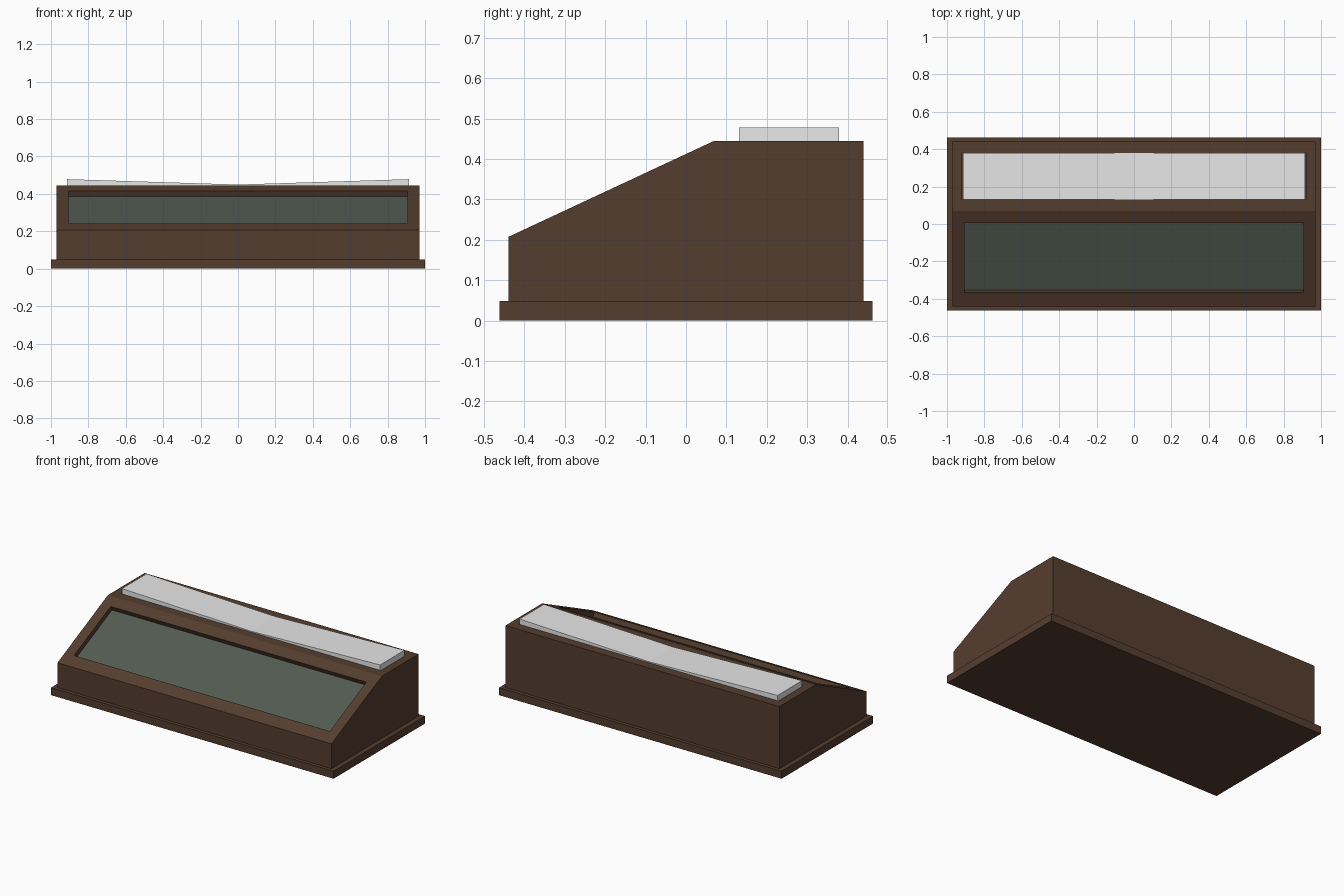
import bpy, bmesh, math
from mathutils import Matrix, Vector

old = bpy.data.objects.get("Cube")
if old:
    bpy.data.objects.remove(old, do_unlink=True)


def material(name, rgb):
    m = bpy.data.materials.new(name)
    m.use_nodes = True
    m.diffuse_color = (*rgb, 1)
    bsdf = m.node_tree.nodes["Principled BSDF"]
    bsdf.inputs["Base Color"].default_value = (*rgb, 1)
    bsdf.inputs["Roughness"].default_value = 0.7
    return m


wood = material("dark brown wood", (0.091, 0.047, 0.029))
glass = material("grey green panel", (0.085, 0.105, 0.085))
white = material("off white", (0.8, 0.8, 0.8))


def finish(name, bm, mat):
    bmesh.ops.recalc_face_normals(bm, faces=bm.faces)
    me = bpy.data.meshes.new(name)
    bm.to_mesh(me)
    bm.free()
    me.materials.append(mat)
    ob = bpy.data.objects.new(name, me)
    bpy.context.collection.objects.link(ob)
    return ob


def box(name, size, centre, mat, tilt=Matrix()):
    bm = bmesh.new()
    place = Matrix.Translation(centre) @ tilt @ Matrix.Diagonal((*size, 1))
    bmesh.ops.create_cube(bm, size=1, matrix=place)
    return finish(name, bm, mat)


def carve(target, cutter):
    mod = target.modifiers.new("recess", 'BOOLEAN')
    mod.operation = 'DIFFERENCE'
    mod.solver = 'EXACT'
    mod.object = cutter
    bpy.context.view_layer.objects.active = target
    bpy.ops.object.modifier_apply(modifier=mod.name)
    bpy.data.objects.remove(cutter, do_unlink=True)


# Plinth
box("plinth", (2, 0.924, 0.048), (0, 0, 0.024), wood)

# Case body: side profile extruded along x
HALF = 0.97
profile = [(-0.44, 0.048), (0.44, 0.048), (0.44, 0.445), (0.07, 0.445), (-0.44, 0.207)]
bm = bmesh.new()
side = bm.faces.new([bm.verts.new((-HALF, y, z)) for y, z in profile])
moved = bmesh.ops.extrude_face_region(bm, geom=[side])["geom"]
bmesh.ops.translate(bm, vec=(2 * HALF, 0, 0),
                    verts=[v for v in moved if isinstance(v, bmesh.types.BMVert)])
body = finish("case_body", bm, wood)

# Sunken front panel on the slope
angle = math.atan2(0.238, 0.51)
tilt = Matrix.Rotation(angle, 4, 'X')
normal = tilt @ Vector((0, 0, 1))
middle = Vector((0, -0.18, 0.207 + 0.26 * math.tan(angle)))
length = 0.37 / math.cos(angle)
carve(body, box("panel_cutter", (1.81, length, 0.08), middle, wood, tilt))
box("front_panel", (1.81, length, 0.009), middle - normal * 0.0355, glass, tilt)

# Slot in the flat top
carve(body, box("slot_cutter", (1.84, 0.25, 0.1), (0, 0.255, 0.445), wood))

# Two slabs in the slot, rising gently towards the outer ends
rise = math.radians(1.8)
for name, s in (("left_slab", 1), ("right_slab", -1)):
    lean = Matrix.Rotation(-s * rise, 4, 'Y')
    top = Vector((s * 0.437, 0.255, 0.4635))
    centre = top - (lean @ Vector((0, 0, 0.02)))
    box(name, (0.954, 0.247, 0.04), centre, white, lean)
